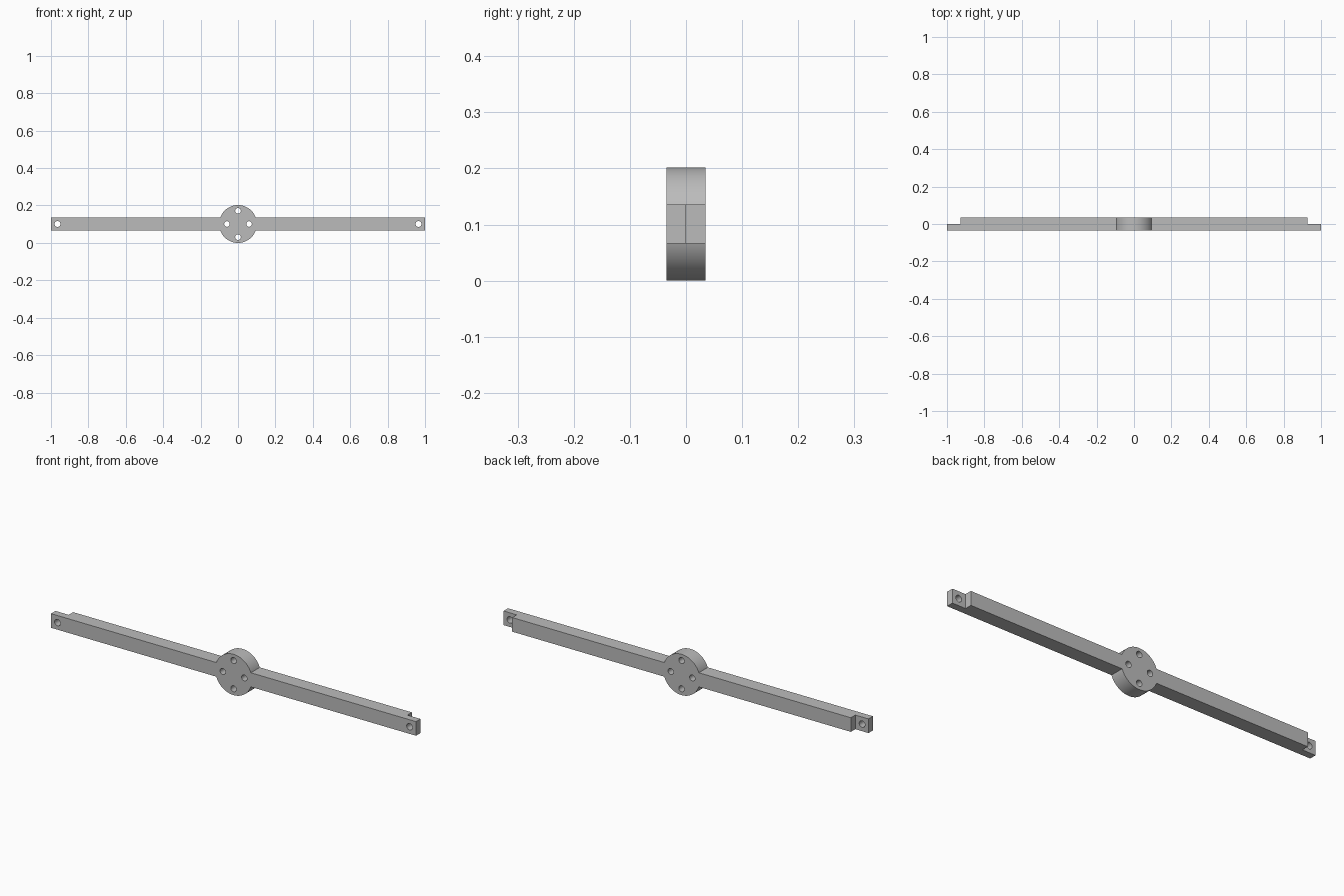
import bpy
import math

cube = bpy.data.objects.get("Cube")
if cube:
    bpy.data.objects.remove(cube, do_unlink=True)

MID_Z = 0.101      # height of the centre line
HALF = 0.035       # half the bar's width and depth
TAB_START = 0.928  # where the thin end tabs begin

grey = bpy.data.materials.new("plain_grey")
grey.use_nodes = True
colour = (0.5, 0.5, 0.5, 1)
grey.diffuse_color = colour
grey.node_tree.nodes["Principled BSDF"].inputs["Base Color"].default_value = colour


def block(name, x0, x1, y0, y1, half_z):
    bpy.ops.mesh.primitive_cube_add(size=1, location=((x0 + x1) / 2, (y0 + y1) / 2, MID_Z))
    ob = bpy.context.object
    ob.name = name
    ob.scale = (x1 - x0, y1 - y0, 2 * half_z)
    bpy.ops.object.transform_apply(location=True, rotation=True, scale=True)
    return ob


def rod(name, x, z, radius, depth, sides):
    bpy.ops.mesh.primitive_cylinder_add(vertices=sides, radius=radius, depth=depth,
                                        location=(x, 0, z), rotation=(math.pi / 2, 0, 0))
    ob = bpy.context.object
    ob.name = name
    bpy.ops.object.transform_apply(location=True, rotation=True, scale=True)
    return ob


def combine(target, tool, operation):
    mod = target.modifiers.new(operation.lower(), "BOOLEAN")
    mod.operation = operation
    mod.solver = "EXACT"
    mod.object = tool
    bpy.context.view_layer.objects.active = target
    bpy.ops.object.modifier_apply(modifier=mod.name)
    bpy.data.objects.remove(tool, do_unlink=True)


# Long bar with the round hub in the middle
arm = block("crossbar_with_hub", -1, 1, -HALF, HALF, HALF)
combine(arm, rod("hub", 0, MID_Z, 0.101, 2 * HALF, 96), "UNION")

# Half-depth tabs at both ends, each with a hole
for side in (-1, 1):
    x0, x1 = sorted((side * TAB_START, side * 1.1))
    combine(arm, block("tab_notch", x0, x1, 0, 0.1, 0.1), "DIFFERENCE")
    combine(arm, rod("tab_hole", side * 0.965, MID_Z, 0.016, 0.2, 32), "DIFFERENCE")

    # Hub holes, beside and above or below the centre
    combine(arm, rod("hub_side_hole", side * 0.059, MID_Z, 0.015, 0.2, 32), "DIFFERENCE")
    combine(arm, rod("hub_upright_hole", 0, MID_Z + side * 0.07, 0.015, 0.2, 32), "DIFFERENCE")

arm.data.materials.clear()
arm.data.materials.append(grey)
bpy.ops.object.select_all(action="DESELECT")
arm.select_set(True)
bpy.context.view_layer.objects.active = arm
bpy.ops.object.shade_smooth_by_angle(angle=math.radians(30))
